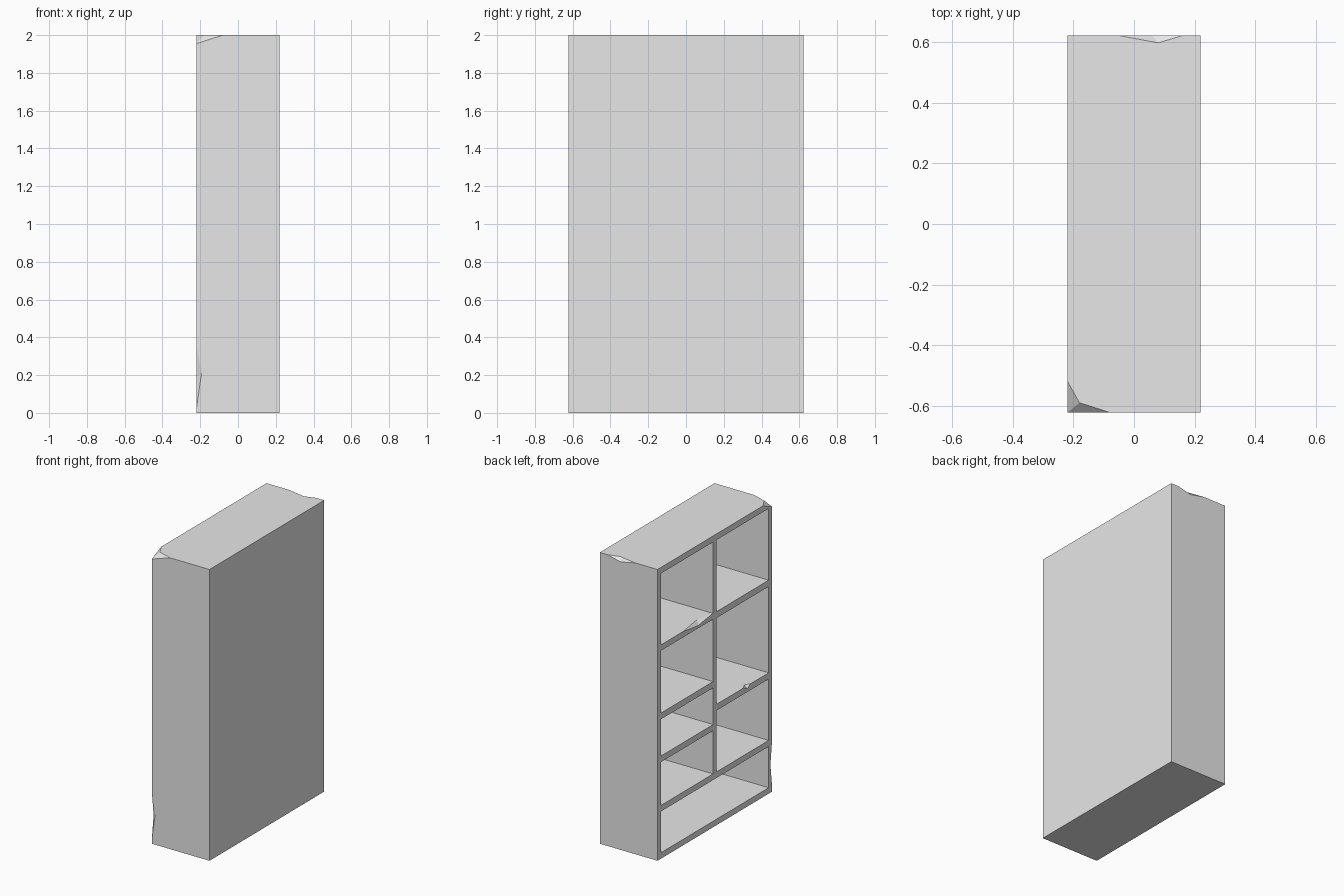
import bpy, bmesh
from mathutils import Vector

if "Cube" in bpy.data.objects:
    bpy.data.objects.remove(bpy.data.objects["Cube"], do_unlink=True)

X, Y, H = 0.219, 0.622, 2.0      # half depth, half width, height
T = 0.038                        # panel thickness

grey = bpy.data.materials.new("light_grey")
grey.use_nodes = True
grey.diffuse_color = (0.8, 0.8, 0.8, 1)
grey.node_tree.nodes["Principled BSDF"].inputs["Base Color"].default_value = (0.8, 0.8, 0.8, 1)


def hull(name, points):
    """Convex solid around the points."""
    bm = bmesh.new()
    for p in points:
        bm.verts.new(p)
    res = bmesh.ops.convex_hull(bm, input=bm.verts)
    inside = [v for v in set(res["geom_interior"]) if isinstance(v, bmesh.types.BMVert)]
    bmesh.ops.delete(bm, geom=inside, context="VERTS")
    bmesh.ops.dissolve_limit(bm, angle_limit=0.001, verts=bm.verts, edges=bm.edges)
    bmesh.ops.recalc_face_normals(bm, faces=bm.faces)
    mesh = bpy.data.meshes.new(name)
    bm.to_mesh(mesh)
    bm.free()
    mesh.materials.append(grey)
    ob = bpy.data.objects.new(name, mesh)
    bpy.context.scene.collection.objects.link(ob)
    return ob


def box(name, x0, x1, y0, y1, z0, z1):
    return hull(name, [(x, y, z) for x in (x0, x1) for y in (y0, y1) for z in (z0, z1)])


def cut(target, cutter):
    """Subtract the cutter and discard it."""
    cutter.hide_render = True
    mod = target.modifiers.new("cut", "BOOLEAN")
    mod.operation, mod.solver, mod.object = "DIFFERENCE", "EXACT", cutter
    bpy.context.view_layer.objects.active = target
    bpy.ops.object.modifier_apply(modifier=mod.name)
    bpy.data.objects.remove(cutter, do_unlink=True)


def chip(target, outward, *points):
    """Knock a flat-faced chip off an edge or corner."""
    push = Vector(outward) * 0.03
    pts = [Vector(p) for p in points]
    cut(target, hull("chip_cutter", pts + [p + push for p in pts]))


# Solid case
case = box("bookcase", -X, X, -Y, Y, 0, H)

# Compartments, open towards -x: y range, then (floor, ceiling) pairs
TOP = 1.958
bays = [
    ((-Y + T, Y - T), [(0.041, 0.324)]),
    ((0.019, Y - T), [(0.366, 0.663), (0.705, 0.957), (1.0, 1.428), (1.468, TOP)]),
    ((-Y + T, -0.019), [(0.366, 0.787), (0.83, 1.422), (1.466, TOP)]),
]
for (y0, y1), cells in bays:
    for z0, z1 in cells:
        cut(case, box("bay_cutter", -X - 0.1, X - T, y0, y1, z0, z1))

# Broken top corner, as two facets meeting on the top
corner, low, mid = (-X, -Y, H), (-X, -Y, 1.955), (-0.18, -0.59, H)
for end in ((-0.08, -Y, H), (-X, -0.52, H)):
    chip(case, (-1, -1, 1), corner, low, mid, end)

# Chipped top edge and upright edge
chip(case, (0, 1, 1), (-0.05, Y, H), (0.16, Y, H), (0.08, 0.598, H), (0.06, Y, 1.977))
chip(case, (-1, -1, 0), (-X, -Y, 0.36), (-X, -Y, 0.03), (-0.193, -Y, 0.21), (-X, -0.603, 0.19))

# Chipped shelf edges
chip(case, (-1, 0, 1), (-X, 0.35, 1.468), (-X, 0.03, 1.468), (-0.19, 0.15, 1.468), (-X, 0.18, 1.447))
chip(case, (-1, 0, 1), (-X, -0.31, 0.83), (-X, -0.39, 0.83), (-0.197, -0.35, 0.83), (-X, -0.35, 0.81))
